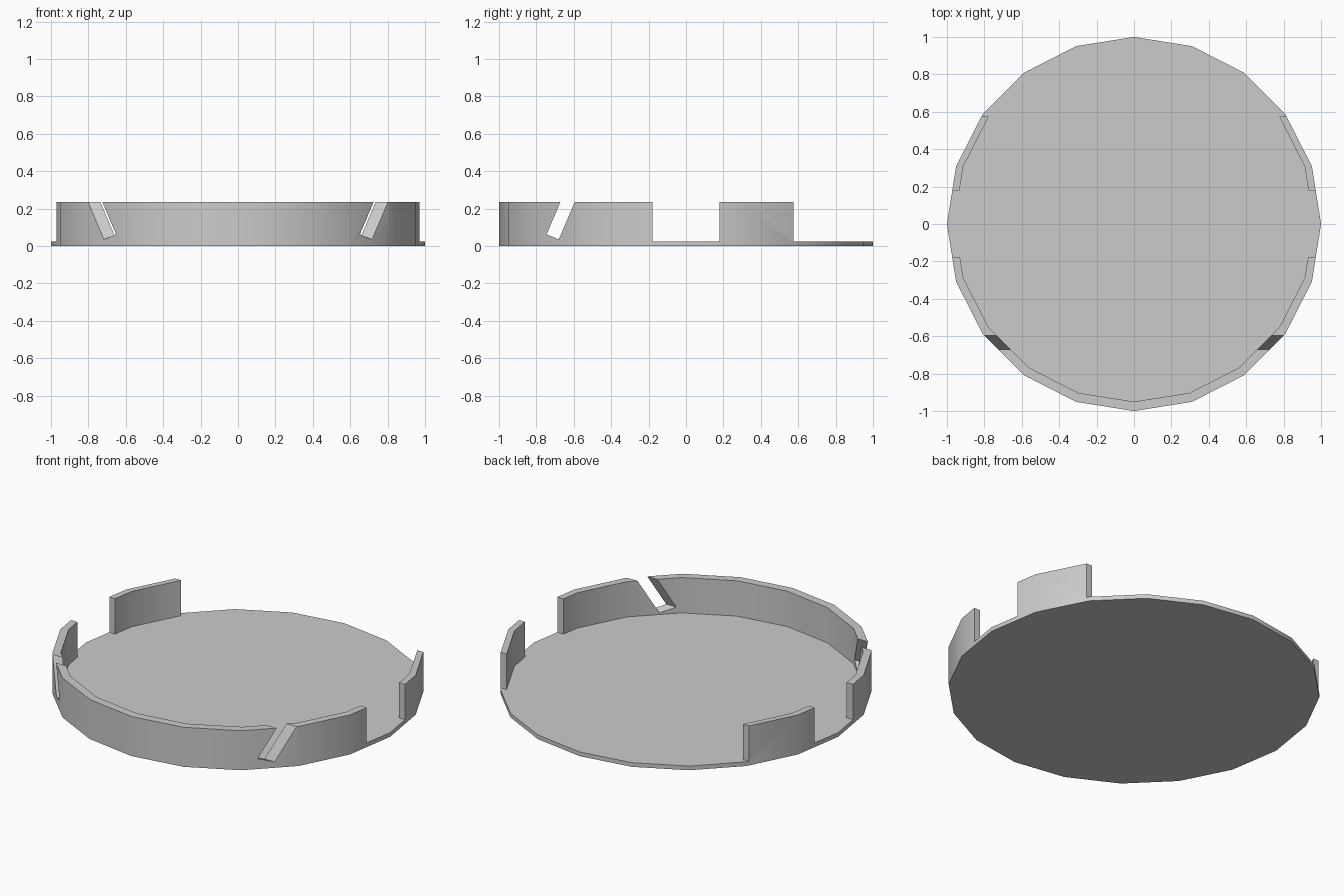
import bpy
import bmesh
import math

cube = bpy.data.objects.get("Cube")
if cube:
    bpy.data.objects.remove(cube, do_unlink=True)

SIDES, HEIGHT, FLOOR = 20, 0.235, 0.025


def prism(name, outline, offset):
    """Extrude a closed outline by an offset into a solid object."""
    bm = bmesh.new()
    face = bm.faces.new([bm.verts.new(p) for p in outline])
    moved = bmesh.ops.extrude_face_region(bm, geom=[face])["geom"]
    verts = [v for v in moved if isinstance(v, bmesh.types.BMVert)]
    bmesh.ops.translate(bm, verts=verts, vec=offset)
    bmesh.ops.recalc_face_normals(bm, faces=bm.faces)
    mesh = bpy.data.meshes.new(name)
    bm.to_mesh(mesh)
    bm.free()
    obj = bpy.data.objects.new(name, mesh)
    bpy.context.collection.objects.link(obj)
    return obj


def polygon(radius, y, z):
    angles = [math.tau * i / SIDES for i in range(SIDES)]
    return [(radius * math.cos(a), y + radius * math.sin(a), z) for a in angles]


def across(name, profile):
    """Cutter with a side profile (y, z), running through the full width."""
    return prism(name, [(-1.2, y, z) for y, z in profile], (2.4, 0, 0))


def gap(name, y0, y1):
    return across(name, [(y0, FLOOR), (y1, FLOOR), (y1, 0.5), (y0, 0.5)])


# Round tray body
tray = prism("tray", polygon(1, 0, 0), (0, 0, HEIGHT))

# Hollow, side gaps, open back and slanted slots
cutters = [
    prism("hollow_cutter", polygon(0.96, 0.01, FLOOR), (0, 0, 0.5)),
    gap("side_gap_cutter", -0.18, 0.18),
    gap("open_back_cutter", 0.575, 1.2),
    across("slot_cutter", [(-0.68, 0.035), (-0.574, 0.285),
                           (-0.639, 0.312), (-0.745, 0.062)]),
]
bpy.context.view_layer.objects.active = tray
for cutter in cutters:
    cutter.hide_render = True
    mod = tray.modifiers.new(cutter.name, "BOOLEAN")
    mod.operation, mod.solver, mod.object = "DIFFERENCE", "EXACT", cutter
    bpy.ops.object.modifier_apply(modifier=mod.name)
    bpy.data.objects.remove(cutter, do_unlink=True)

# Plain grey finish
grey = bpy.data.materials.new("light grey")
grey.use_nodes = True
colour = (0.6, 0.6, 0.6, 1)
grey.diffuse_color = colour
grey.node_tree.nodes["Principled BSDF"].inputs["Base Color"].default_value = colour
tray.data.materials.clear()
tray.data.materials.append(grey)

# Smooth curved walls with sharp rims
bpy.ops.object.select_all(action="DESELECT")
tray.select_set(True)
bpy.ops.object.shade_smooth_by_angle(angle=math.radians(30))
